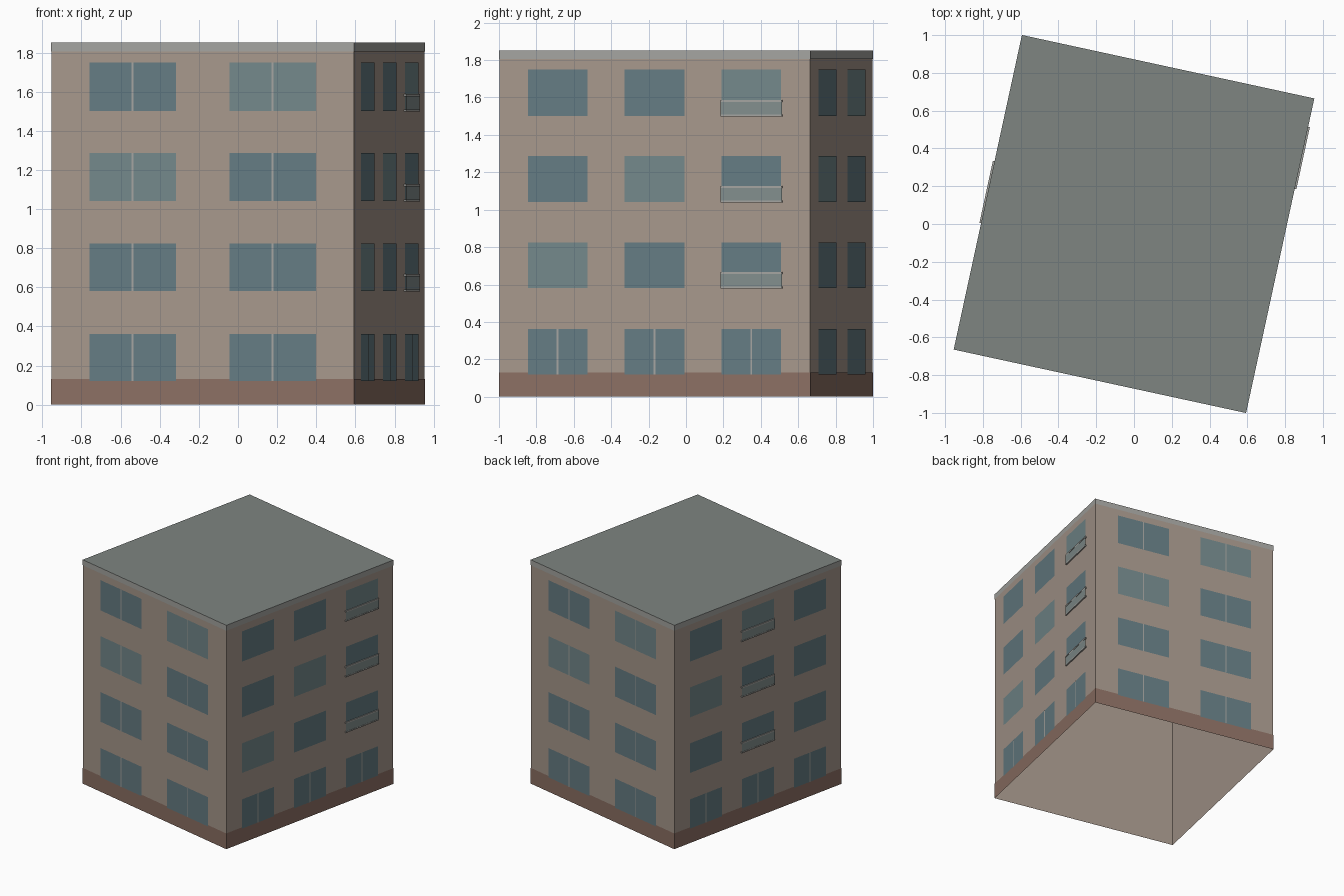
import bpy, bmesh
from math import radians
from mathutils import Matrix

if "Cube" in bpy.data.objects:
    bpy.data.objects.remove(bpy.data.objects["Cube"])

W, D, H = 0.79, 0.85, 1.85            # half width, half depth, height
YAW = radians(-12.24)                 # the block stands turned on its plot
SKIN = 0.002                          # how far surface panels sit off the wall
FLOORS = [(0.12, 0.362), (0.58, 0.825), (1.04, 1.287), (1.50, 1.75)]


def material(name, rgb):
    m = bpy.data.materials.new(name)
    m.diffuse_color = (*rgb, 1)
    m.use_nodes = True
    m.node_tree.nodes["Principled BSDF"].inputs["Base Color"].default_value = m.diffuse_color
    return m


WALL = material("wall_render", (0.38, 0.31, 0.26))
BASE = material("plinth_brick", (0.26, 0.16, 0.125))
ROOF = material("roof_grey", (0.21, 0.235, 0.22))
TRIM = material("trim_grey", (0.37, 0.37, 0.35))
GLASS = material("glass_dark", (0.13, 0.20, 0.225))
PALE = material("glass_pale", (0.17, 0.245, 0.255))
PANEL = material("balcony_glass", (0.22, 0.27, 0.265))


class Part:
    """Collects panels and bars of one material into one object."""

    def __init__(self, name, mat):
        self.name, self.mat, self.bm = name, mat, bmesh.new()

    def panel(self, frame, u0, u1, z0, z1, out):
        pts = [(u0, z0), (u1, z0), (u1, z1), (u0, z1)]
        self.bm.faces.new([self.bm.verts.new(frame @ Matrix.Translation((u, -out, z)).translation)
                           for u, z in pts])

    def bar(self, frame, u0, u1, z0, z1, out):
        m = (frame @ Matrix.Translation(((u0 + u1) / 2, -out / 2, (z0 + z1) / 2))
             @ Matrix.Diagonal((u1 - u0, out, z1 - z0, 1)))
        bmesh.ops.create_cube(self.bm, size=1, matrix=m)

    def finish(self):
        mesh = bpy.data.meshes.new(self.name)
        bmesh.ops.remove_doubles(self.bm, verts=self.bm.verts, dist=1e-5)
        self.bm.to_mesh(mesh)
        self.bm.free()
        mesh.materials.append(self.mat)
        bpy.context.collection.objects.link(bpy.data.objects.new(self.name, mesh))


walls = Part("walls", WALL)
plinth = Part("plinth", BASE)
cornice = Part("cornice", TRIM)
windows = Part("windows", GLASS)
pale_windows = Part("pale_windows", PALE)
mullions = Part("mullions", TRIM)
rails = Part("balcony_rails", TRIM)
guards = Part("balcony_panels", PANEL)
roof = Part("roof", ROOF)

# wall: half length, distance from centre, window centres, window half width,
# column with balconies, (row - column) offset of the paler panes
front = (W, D, (-0.366, 0.366), 0.226, None, 2)
right = (D, W, (-0.53, 0.0, 0.53), 0.163, 2, 1)
left = (D, W, (-0.53, 0.0, 0.53), 0.163, 1, 2)

for i, (half, dist, centres, hw, balcony, shift) in enumerate((front, right, front, left)):
    frame = Matrix.Rotation(YAW + i * radians(90), 4, 'Z') @ Matrix.Translation((0, -dist, 0))
    # plain wall with plinth and cornice bands
    walls.panel(frame, -half, half, 0, H, 0)
    plinth.panel(frame, -half - SKIN, half + SKIN, 0, 0.13, SKIN)
    cornice.panel(frame, -half - SKIN, half + SKIN, 1.805, H, SKIN)
    for row, (z0, z1) in enumerate(FLOORS):
        for col, c in enumerate(centres):
            # window pane
            glass = pale_windows if row - col == shift else windows
            glass.panel(frame, c - hw, c + hw, z0, z1, 2 * SKIN)
            # centre mullion: wide windows and the whole ground floor
            if balcony is None or row == 0:
                mullions.panel(frame, c - 0.005, c + 0.005, z0, z1, 3 * SKIN)
            # shallow balcony guard
            elif col == balcony:
                b = hw + 0.005
                guards.panel(frame, c - b, c + b, z0 + 0.008, z0 + 0.077, 0.009)
                rails.bar(frame, c - b, c + b, z0 + 0.075, z0 + 0.087, 0.011)
                rails.bar(frame, c - b, c + b, z0 - 0.001, z0 + 0.009, 0.011)

# flat roof (the underside of the building stays open)
flat = Matrix.Rotation(YAW, 4, 'Z') @ Matrix.Translation((0, 0, H)) @ Matrix.Rotation(radians(-90), 4, 'X')
roof.panel(flat, -W - SKIN, W + SKIN, -D - SKIN, D + SKIN, 0)

bmesh.ops.recalc_face_normals(rails.bm, faces=rails.bm.faces)
for f in roof.bm.faces:
    f.normal_update()
    if f.normal.z < 0:
        f.normal_flip()

for part in (walls, plinth, cornice, windows, pale_windows, mullions, rails, guards, roof):
    part.finish()
